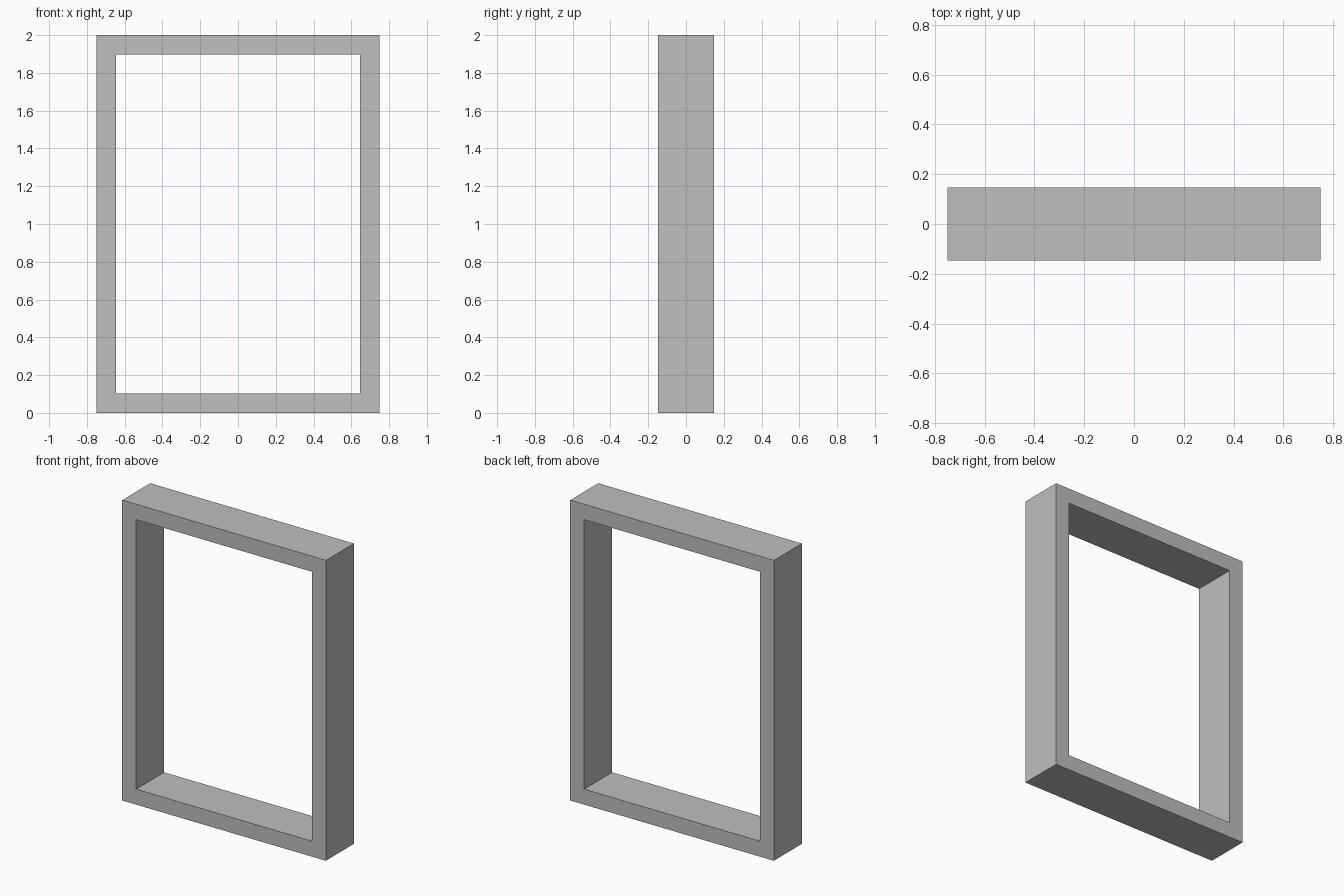
import bpy
import bmesh

cube = bpy.data.objects.get("Cube")
if cube:
    bpy.data.objects.remove(cube, do_unlink=True)

HALF_WIDTH, HEIGHT, DEPTH, BORDER = 0.75, 2.0, 0.294, 0.103

# Plain grey finish
grey = bpy.data.materials.new("grey")
grey.use_nodes = True
colour = (0.52, 0.52, 0.52, 1)
grey.diffuse_color = colour
grey.node_tree.nodes["Principled BSDF"].inputs["Base Color"].default_value = colour


def rectangle(bm, inset):
    """Corner vertices of the upright front outline, moved inwards by inset."""
    x, low, high = HALF_WIDTH - inset, inset, HEIGHT - inset
    return [bm.verts.new((px, -DEPTH / 2, pz))
            for px, pz in ((-x, low), (x, low), (x, high), (-x, high))]


# Front face of the frame: a mitred ring between two rectangles
bm = bmesh.new()
outer, inner = rectangle(bm, 0), rectangle(bm, BORDER)
for i in range(4):
    j = (i + 1) % 4
    bm.faces.new((outer[i], outer[j], inner[j], inner[i]))

# Extrude the ring backwards into a closed solid
ring = bmesh.ops.extrude_face_region(bm, geom=bm.faces[:], use_keep_orig=True)
back = [v for v in ring["geom"] if isinstance(v, bmesh.types.BMVert)]
bmesh.ops.translate(bm, verts=back, vec=(0, DEPTH, 0))
bmesh.ops.recalc_face_normals(bm, faces=bm.faces[:])

mesh = bpy.data.meshes.new("frame")
bm.to_mesh(mesh)
bm.free()
mesh.materials.append(grey)
frame = bpy.data.objects.new("frame", mesh)
bpy.context.collection.objects.link(frame)
